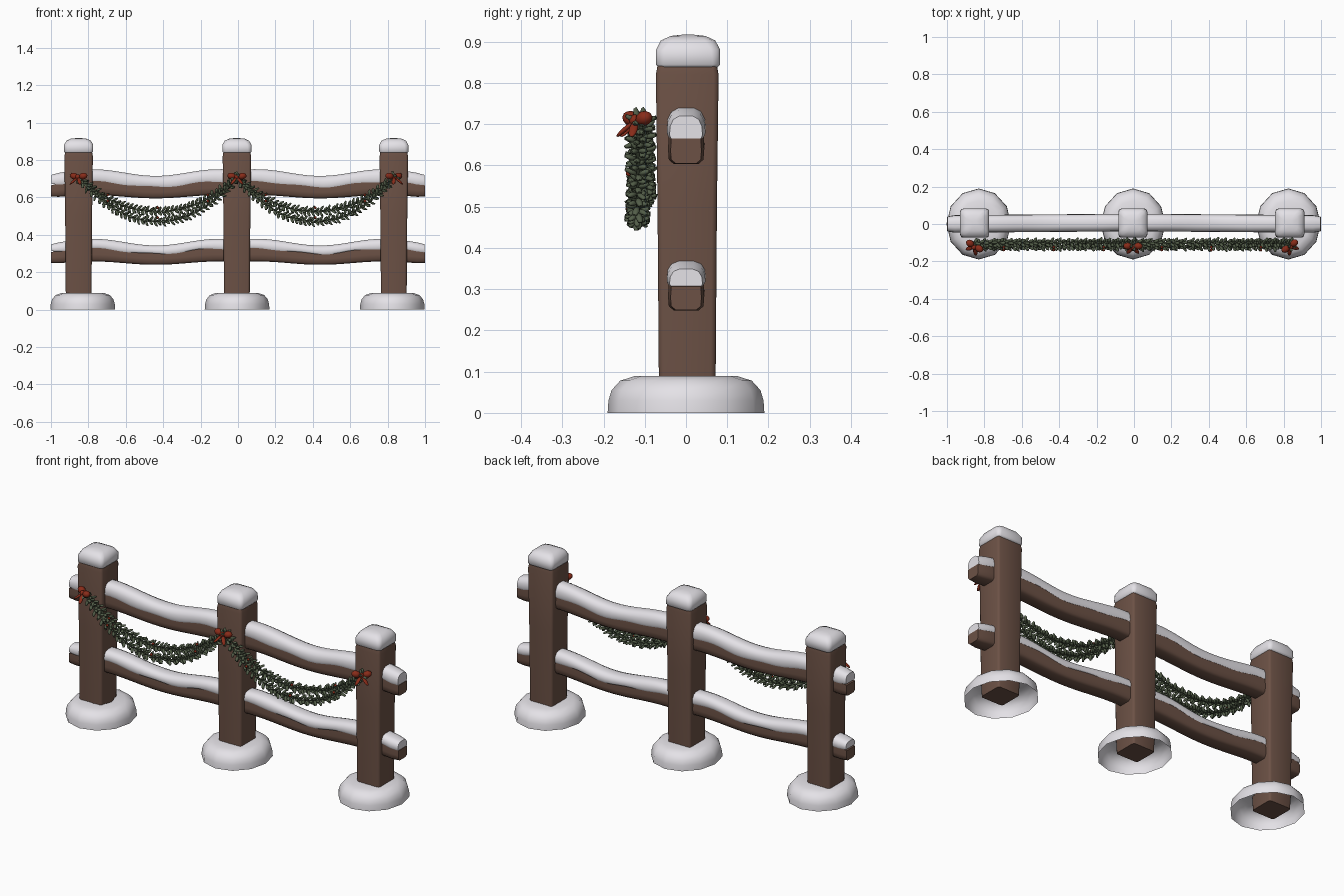
import bpy, bmesh, math, random
from mathutils import Vector, Matrix, Euler

random.seed(4)
if "Cube" in bpy.data.objects:
    bpy.data.objects.remove(bpy.data.objects["Cube"])


def material(name, rgb):
    m = bpy.data.materials.new(name)
    m.use_nodes = True
    m.diffuse_color = (*rgb, 1)
    m.node_tree.nodes["Principled BSDF"].inputs["Base Color"].default_value = (*rgb, 1)
    return m


WOOD = material("brown wood", (0.15, 0.083, 0.06))
SNOW = material("white snow", (0.79, 0.77, 0.81))
LEAF = material("garland green", (0.085, 0.11, 0.065))
RED = material("ribbon red", (0.25, 0.025, 0.01))


def finish(name, bm, mat, angle=40):
    me = bpy.data.meshes.new(name)
    bmesh.ops.recalc_face_normals(bm, faces=bm.faces)
    bm.to_mesh(me)
    bm.free()
    me.materials.append(mat)
    me.shade_smooth()
    me.set_sharp_from_angle(angle=math.radians(angle))
    ob = bpy.data.objects.new(name, me)
    bpy.context.collection.objects.link(ob)
    return ob


def loft(name, rings, mat, cap_start=True, cap_end=True, angle=50):
    """Skin closed rings of points into one surface."""
    bm = bmesh.new()
    loops = [[bm.verts.new(p) for p in ring] for ring in rings]
    for a, b in zip(loops, loops[1:]):
        for i in range(len(a)):
            j = (i + 1) % len(a)
            bm.faces.new((a[i], a[j], b[j], b[i]))
    if cap_start:
        bm.faces.new(loops[0][::-1])
    if cap_end:
        bm.faces.new(loops[-1])
    return finish(name, bm, mat, angle)


def rounded_square(cx, cy, z, half, corner):
    """Square ring with softened corners."""
    pts = []
    for k in range(4):
        for a in (0, 45, 90):
            t = math.radians(k * 90 + a)
            c = math.radians(k * 90 + 45)
            inner = (half - corner) * math.sqrt(2)
            pts.append((cx + inner * math.cos(c) + corner * math.cos(t),
                        cy + inner * math.sin(c) + corner * math.sin(t), z))
    return pts


def ellipsoid(bm, centre, size, rot=None, detail=1):
    m = Matrix.Translation(centre) @ (rot or Matrix.Identity(4)) @ Matrix.Diagonal((*size, 1))
    bmesh.ops.create_icosphere(bm, subdivisions=detail, radius=1, matrix=m)


# Posts with snow caps and hollow snow mounds
posts = {"left": 0.833, "middle": -0.006, "right": -0.852}
mounds = {"left": 0.825, "middle": -0.005, "right": -0.83}
for side, x in posts.items():
    body = [(0.015, 0.066), (0.1, 0.069), (0.5, 0.072), (0.82, 0.076), (0.842, 0.072)]
    loft(side + "_post", [rounded_square(x, 0.003, z, h, 0.012) for z, h in body], WOOD)
    cap = [(0.836, 0.070, 0.015), (0.845, 0.078, 0.018), (0.88, 0.078, 0.022),
           (0.903, 0.066, 0.025), (0.914, 0.042, 0.02), (0.917, 0.015, 0.008)]
    loft(side + "_post_snow_cap",
         [rounded_square(x, 0.005, z, h, c) for z, h, c in cap], SNOW, angle=60)
    mound = [(0, 1), (0.03, 0.99), (0.055, 0.95), (0.078, 0.84), (0.089, 0.66), (0.09, 0.36)]
    rings = [[(mounds[side] + 0.173 * s * math.cos(k * math.pi / 6),
               0.19 * s * math.sin(k * math.pi / 6), z) for k in range(12)] for z, s in mound]
    loft(side + "_snow_mound", rings, SNOW, False, False, 60)


# Wavy rails, each with a strip of snow on top
def wave(x):
    return 0.008 + 0.018 * math.cos(math.tau * (abs(x) - 0.1) / 0.68)


WOOD_SHAPE = [(-0.03, 0), (0.03, 0), (0.042, 0.15), (0.044, 0.5), (0.042, 1),
              (-0.042, 1), (-0.044, 0.5), (-0.042, 0.15)]
SNOW_SHAPE = [(-0.043, 0), (0.043, 0), (0.047, 0.15), (0.045, 0.55), (0.036, 0.85),
              (0.018, 1), (-0.018, 1), (-0.036, 0.85), (-0.045, 0.55), (-0.047, 0.15)]


def rail_ring(x, shape, low, high, shrink=1):
    mid = (low + high) / 2
    y0 = 0.008 * (1 - abs(x))
    return [(x, y0 + y * shrink, mid + (low + (high - low) * t - mid) * shrink)
            for y, t in shape]


STEPS = 48
for name, base, wood_h, snow_h in (("upper", 0.6, 0.07, 0.125), ("lower", 0.245, 0.067, 0.108)):
    xs = [-1 + 2 * i / STEPS for i in range(STEPS + 1)]
    wood, snow = [], []
    for i, x in enumerate(xs):
        w = wave(x)
        end = 0.85 if i in (0, STEPS) else 1
        wood.append(rail_ring(x, WOOD_SHAPE, base + 0.5 * w, base + wood_h + 0.8 * w, end))
        ripple = 0.004 * math.sin(x * 23)
        snow.append(rail_ring(x * 0.998, SNOW_SHAPE, base + wood_h - 0.006 + 0.8 * w + ripple,
                              base + snow_h + w, end))
    loft(name + "_rail", wood, WOOD)
    loft(name + "_rail_snow", snow, SNOW, angle=60)


# Leafy garland: two strands per swag
def garland(name, x0, x1):
    leaves, berries = bmesh.new(), bmesh.new()
    for low, y in ((0.472, -0.117), (0.525, -0.102)):
        def point(t):
            u = 2 * t - 1
            return Vector((x0 + (x1 - x0) * t, y, low + (0.705 - low) * abs(u) ** 2.1))
        count = 38
        stem = []
        for i in range(count + 1):
            t = i / count
            p = point(t)
            tangent = (point(min(t + 0.01, 1)) - point(max(t - 0.01, 0))).normalized()
            side = Vector((0, 1, 0))
            up = tangent.cross(side).normalized()
            stem.append([p + 0.006 * (side * math.cos(a) + up * math.sin(a))
                         for a in (0, math.tau / 3, 2 * math.tau / 3)])
            # Leaves fan outward and lean along the strand
            for k in range(4):
                a = k * math.pi / 2 + (i % 2) * math.pi / 4 + random.uniform(-0.25, 0.25)
                out = side * math.cos(a) + up * math.sin(a)
                heading = (out + tangent * random.uniform(0.5, 0.9)).normalized()
                rot = heading.to_track_quat("X", "Z").to_matrix().to_4x4()
                length = random.uniform(0.017, 0.021)
                ellipsoid(leaves, p + heading * 0.019, (length, 0.0095, 0.007), rot)
            if i % 12 == 7:
                ellipsoid(berries, p + Vector((0, -0.022, 0.02)), (0.008, 0.008, 0.008))
        loft(name + "_stem", stem, LEAF)
    finish(name + "_leaves", leaves, LEAF, 60)
    finish(name + "_berries", berries, RED, 60)


garland("left_garland", posts["middle"], posts["left"])
garland("right_garland", posts["right"], posts["middle"])


# Ribbon bows on the post fronts
for side, turn in (("left", 35), ("middle", 0), ("right", -30)):
    bm = bmesh.new()
    ellipsoid(bm, (0, -0.008, 0), (0.013, 0.014, 0.014), detail=2)
    for s in (-1, 1):
        ellipsoid(bm, (s * 0.028, 0, 0.004), (0.024, 0.019, 0.018),
                  Euler((0, -s * 0.25, 0)).to_matrix().to_4x4(), 2)
        heading = Vector((s * 0.55, -0.6, -0.7)).normalized()
        rot = heading.to_track_quat("X", "Z").to_matrix().to_4x4()
        ellipsoid(bm, heading * 0.034 + Vector((0, -0.005, 0)), (0.029, 0.011, 0.006), rot, 2)
    bow = finish(side + "_bow", bm, RED, 60)
    bow.location = (posts[side], -0.118, 0.71)
    bow.rotation_euler.z = math.radians(turn)
